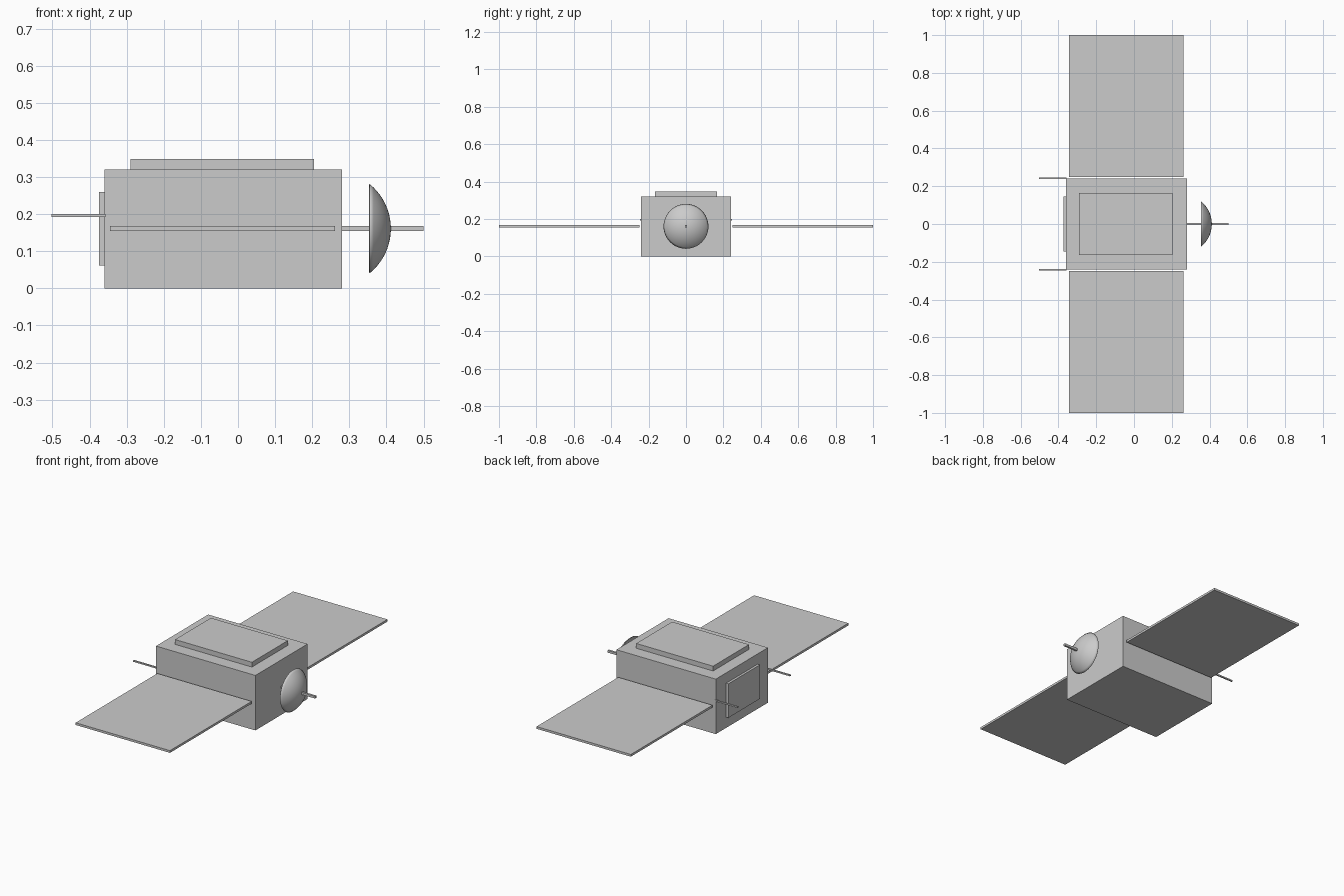
import bpy, bmesh, math
from mathutils import Matrix

old = bpy.data.objects.get("Cube")
if old:
    bpy.data.objects.remove(old, do_unlink=True)

GREY = (0.6, 0.6, 0.6, 1)
grey = bpy.data.materials.new("light_grey")
grey.use_nodes = True
grey.diffuse_color = GREY
grey.node_tree.nodes["Principled BSDF"].inputs["Base Color"].default_value = GREY


def finish(name, bm):
    mesh = bpy.data.meshes.new(name)
    bm.to_mesh(mesh)
    bm.free()
    mesh.materials.append(grey)
    obj = bpy.data.objects.new(name, mesh)
    bpy.context.collection.objects.link(obj)
    return obj


def box(name, xs, ys, zs):
    """Box given by its extent along each axis."""
    bm = bmesh.new()
    spans = (xs, ys, zs)
    centre = [(a + b) / 2 for a, b in spans]
    size = [b - a for a, b in spans]
    matrix = Matrix.Translation(centre) @ Matrix.Diagonal((*size, 1))
    bmesh.ops.create_cube(bm, size=1, matrix=matrix)
    return finish(name, bm)


# Main body with its raised plates
box("body", (-0.36, 0.28), (-0.24, 0.24), (0, 0.32))
box("roof_plate", (-0.29, 0.205), (-0.165, 0.165), (0.32, 0.348))
box("end_plate", (-0.374, -0.36), (-0.145, 0.145), (0.062, 0.26))

# Solar panels and thin antennas on both sides
for side, s in (("front", -1), ("back", 1)):
    box(side + "_solar_panel", (-0.345, 0.262),
        sorted((s * 0.249, s)), (0.155, 0.168))
    box(side + "_antenna", (-0.503, -0.357),
        sorted((s * 0.237, s * 0.245)), (0.192, 0.2))

# Dish boom
box("dish_boom", (0.28, 0.5), (-0.006, 0.006), (0.155, 0.168))

# Dish: thin open spherical cap bulging outward
RIM_X, RIM_RADIUS, DEPTH, HEIGHT = 0.355, 0.12, 0.057, 0.161
RADIUS = (RIM_RADIUS ** 2 + DEPTH ** 2) / (2 * DEPTH)
SPREAD = math.asin(RIM_RADIUS / RADIUS)
RINGS = 10
bm = bmesh.new()
profile = []
for i in range(RINGS + 1):
    a = SPREAD * i / RINGS
    x = RIM_X + DEPTH - RADIUS * (1 - math.cos(a))
    profile.append(bm.verts.new((x, 0, HEIGHT + RADIUS * math.sin(a))))
edges = [bm.edges.new(pair) for pair in zip(profile, profile[1:])]
bmesh.ops.spin(bm, geom=profile + edges, cent=(0, 0, HEIGHT), axis=(1, 0, 0),
               angle=math.tau, steps=48)
bmesh.ops.remove_doubles(bm, verts=bm.verts, dist=0.0001)
bmesh.ops.recalc_face_normals(bm, faces=bm.faces)
bm.normal_update()
if sum(f.normal.x for f in bm.faces) < 0:
    bmesh.ops.reverse_faces(bm, faces=bm.faces)
dish = finish("dish", bm)
shell = dish.modifiers.new("thickness", 'SOLIDIFY')
shell.thickness = 0.002
bpy.ops.object.select_all(action='DESELECT')
dish.select_set(True)
bpy.context.view_layer.objects.active = dish
bpy.ops.object.shade_smooth_by_angle(angle=math.radians(35))
